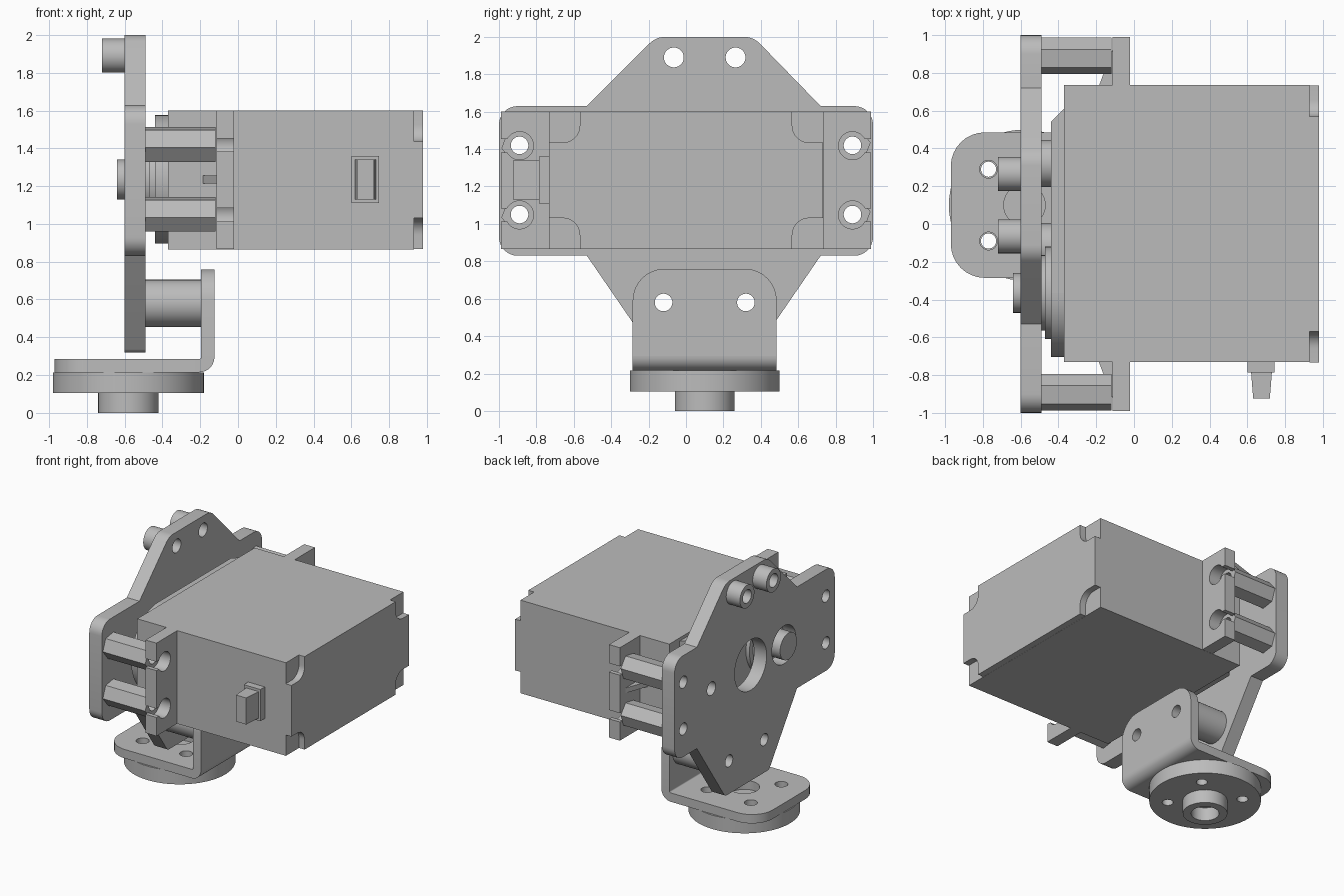
import bpy, bmesh
from math import sin, cos, tan, pi, radians
from mathutils import Vector

cube = bpy.data.objects.get("Cube")
if cube:
    bpy.data.objects.remove(cube, do_unlink=True)

grey = bpy.data.materials.new("plain grey")
grey.use_nodes = True
COLOR = (0.5, 0.5, 0.5, 1)
grey.diffuse_color = COLOR
grey.node_tree.nodes["Principled BSDF"].inputs["Base Color"].default_value = COLOR

MID = 1.235                       # height of the motor axis
parts = []


def circle(a, b, r, n=40, turn=0.0):
    return [(a + r * cos(turn + 2 * pi * i / n), b + r * sin(turn + 2 * pi * i / n)) for i in range(n)]


def rect(a0, a1, b0, b1):
    return [(a0, b0), (a1, b0), (a1, b1), (a0, b1)]


def rounded(corners, steps=8):
    """Polygon from (a, b, radius) corners, each one filleted."""
    out = []
    for i, (a, b, r) in enumerate(corners):
        p = Vector((a, b))
        if r == 0:
            out.append((a, b))
            continue
        u = (Vector(corners[i - 1][:2]) - p).normalized()
        v = (Vector(corners[(i + 1) % len(corners)][:2]) - p).normalized()
        half = u.angle(v) / 2
        centre = p + (u + v).normalized() * (r / sin(half))
        start = p + u * (r / tan(half)) - centre
        end = p + v * (r / tan(half)) - centre
        sweep = start.angle(end)
        for k in range(steps + 1):
            t = k / steps
            d = (start * sin((1 - t) * sweep) + end * sin(t * sweep)) / sin(sweep)
            out.append(tuple(centre + d))
    return out


def extrude(name, axis, lo, hi, outline, holes=()):
    """Solid from an outline with holes, drawn across an axis and pulled from lo to hi."""
    curve = bpy.data.curves.new(name, "CURVE")
    curve.dimensions = "2D"
    curve.fill_mode = "BOTH"
    curve.extrude = (hi - lo) / 2
    for loop in [outline, *holes]:
        spline = curve.splines.new("POLY")
        spline.points.add(len(loop) - 1)
        for point, (a, b) in zip(spline.points, loop):
            point.co = (a, b, 0, 1)
        spline.use_cyclic_u = True
    temp = bpy.data.objects.new(name + "_curve", curve)
    bpy.context.collection.objects.link(temp)
    bpy.context.view_layer.update()
    graph = bpy.context.evaluated_depsgraph_get()
    mesh = bpy.data.meshes.new_from_object(temp.evaluated_get(graph))
    bpy.data.objects.remove(temp, do_unlink=True)
    bpy.data.curves.remove(curve)
    bm = bmesh.new()
    bm.from_mesh(mesh)
    for vert in bm.verts:
        a, b, t = vert.co
        t += (lo + hi) / 2
        vert.co = {"x": (t, a, b), "y": (a, t, b), "z": (a, b, t)}[axis]
    bmesh.ops.remove_doubles(bm, verts=bm.verts, dist=0.0001)
    bmesh.ops.recalc_face_normals(bm, faces=bm.faces)
    bm.to_mesh(mesh)
    bm.free()
    mesh.materials.clear()
    mesh.materials.append(grey)
    obj = bpy.data.objects.new(name, mesh)
    bpy.context.collection.objects.link(obj)
    parts.append(obj)
    return obj


corner_holes = [(y, MID + dz) for y in (-0.89, 0.89) for dz in (-0.185, 0.185)]
top_holes = [(-0.065, 1.89), (0.265, 1.89)]
low_holes = [(-0.12, 0.58), (0.32, 0.58)]

# Side plate
plate = rounded([
    (-0.18, 0.32, 0.04), (0.37, 0.32, 0.04), (0.72, 0.83, 0), (1, 0.83, 0.1), (1, 1.63, 0.1),
    (0.72, 1.63, 0), (0.36, 2, 0.12), (-0.16, 2, 0.12), (-0.53, 1.63, 0),
    (-1, 1.63, 0.1), (-1, 0.83, 0.1), (-0.53, 0.83, 0)])
holes = [circle(y, z, 0.047) for y, z in corner_holes + low_holes]
holes += [circle(y, z, 0.053) for y, z in top_holes + [(0.54, MID)]]
holes += [circle(0.05, MID, 0.2), circle(-0.365, MID, 0.15)]
extrude("side_plate", "x", -0.60, -0.49, plate, holes)

# Spacers: round at top and bottom, hexagonal at the motor ears
for i, (y, z) in enumerate(top_holes):
    extrude(f"top_spacer_{i}", "x", -0.72, -0.60, circle(y, z, 0.09), [circle(y, z, 0.053)])
for i, (y, z) in enumerate(low_holes):
    extrude(f"bracket_spacer_{i}", "x", -0.49, -0.195, circle(y, z, 0.125), [circle(y, z, 0.047)])
for i, (y, z) in enumerate(corner_holes):
    extrude(f"hex_spacer_{i}", "x", -0.49, -0.12, circle(y, z, 0.098, 6, radians(9)),
            [circle(y, z, 0.047)])

# Motor case with notched end corners
extrude("motor_case", "x", -0.37, 0.93, rect(-0.73, 0.737, 0.865, 1.60))
Y, Z, N = 0.733, 0.367, 0.165
cross = []
for sy, sz in ((1, 1), (-1, 1), (-1, -1), (1, -1)):
    notch = [(sy * Y, sz * (Z - N), 0), (sy * (Y - N), sz * (Z - N), 0.09), (sy * (Y - N), sz * Z, 0)]
    cross += notch if sy * sz > 0 else notch[::-1]
extrude("motor_end", "x", 0.93, 0.98, [(a, b + MID - 0.002) for a, b in rounded(cross)])

# Mounting ears with slots open at the ends
slot = [(0.99, 0.15)]
slot += [(0.89 + 0.075 * cos(t), 0.185 + 0.075 * sin(t))
         for t in (radians(-28 - 304 * k / 24) for k in range(25))]
slot += [(0.99, 0.22), (0.99, 0.367)]
right_end = [(y, -z) for y, z in reversed(slot)] + slot
ears = right_end + [(-y, -z) for y, z in right_end]
extrude("mounting_ears", "x", -0.115, -0.02, [(y, z + MID - 0.002) for y, z in ears])
for side, name in ((1, "back"), (-1, "front")):
    extrude(f"ear_rib_{name}", "z", MID - 0.02, MID + 0.02,
            [(-0.19, side * 0.72), (-0.115, side * 0.72), (-0.115, side * 0.92)])

# Gear housing, collars and output shaft
housing = [p for p in circle(-0.365, MID, 0.34, 64) if p[0] < -0.364]
extrude("gear_housing_round", "x", -0.44, -0.37, housing)
extrude("gear_housing", "z", MID - 0.34, MID + 0.34,
        [(-0.37, -0.365), (-0.37, 0.61), (-0.44, 0.54), (-0.44, -0.365)])
for name, x0, x1, r in (("lower_collar", -0.47, -0.44, 0.245), ("upper_collar", -0.49, -0.47, 0.2),
                        ("output_shaft", -0.64, -0.49, 0.105)):
    extrude(name, "x", x0, x1, circle(-0.365, MID, r))

# Cable exit
extrude("cable_collar", "y", -0.785, -0.73, rect(0.60, 0.745, 1.11, 1.36))
cable = extrude("cable_plug", "y", -0.925, -0.785, rect(0.62, 0.73, 1.13, 1.34))
for vert in cable.data.vertices:
    if vert.co.y < -0.9:
        vert.co.x = 0.675 + (vert.co.x - 0.675) * 0.8

# Bent bracket
CX, CY = -0.58, 0.10
Y0, Y1 = CY - 0.385, CY + 0.385
bolts = [(CX + dx, CY + dy) for dx in (-0.19, 0.19) for dy in (-0.19, 0.19)]
extrude("bracket_upright", "x", -0.195, -0.125,
        rounded([(Y0, 0.295, 0), (Y1, 0.295, 0), (Y1, 0.76, 0.17), (Y0, 0.76, 0.17)]),
        [circle(y, z, 0.047) for y, z in low_holes])
extrude("bracket_foot", "z", 0.215, 0.285,
        rounded([(-0.97, Y0, 0.18), (-0.205, Y0, 0), (-0.205, Y1, 0), (-0.97, Y1, 0.18)]),
        [circle(x, y, 0.047) for x, y in bolts] + [circle(CX, CY, 0.11)])
arc = [(cos(t), sin(t)) for t in (-pi / 2 + pi / 2 * k / 10 for k in range(11))]
bend = [(-0.205 + 0.08 * c, 0.295 + 0.08 * s) for c, s in arc]
bend += [(-0.205 + 0.01 * c, 0.295 + 0.01 * s) for c, s in reversed(arc)]
extrude("bracket_bend", "y", Y0, Y1, bend)

# Round horn under the bracket
extrude("horn_disc", "z", 0.105, 0.215, circle(CX, CY, 0.40, 64),
        [circle(x, y, 0.04) for x, y in bolts])
extrude("horn_hub", "z", 0.0, 0.105, circle(CX, CY, 0.16), [circle(CX, CY, 0.1)])

# Smooth the curved walls, keep edges sharp
bpy.ops.object.select_all(action="DESELECT")
for obj in parts:
    obj.select_set(True)
bpy.context.view_layer.objects.active = parts[0]
bpy.ops.object.shade_smooth_by_angle(angle=radians(30))
